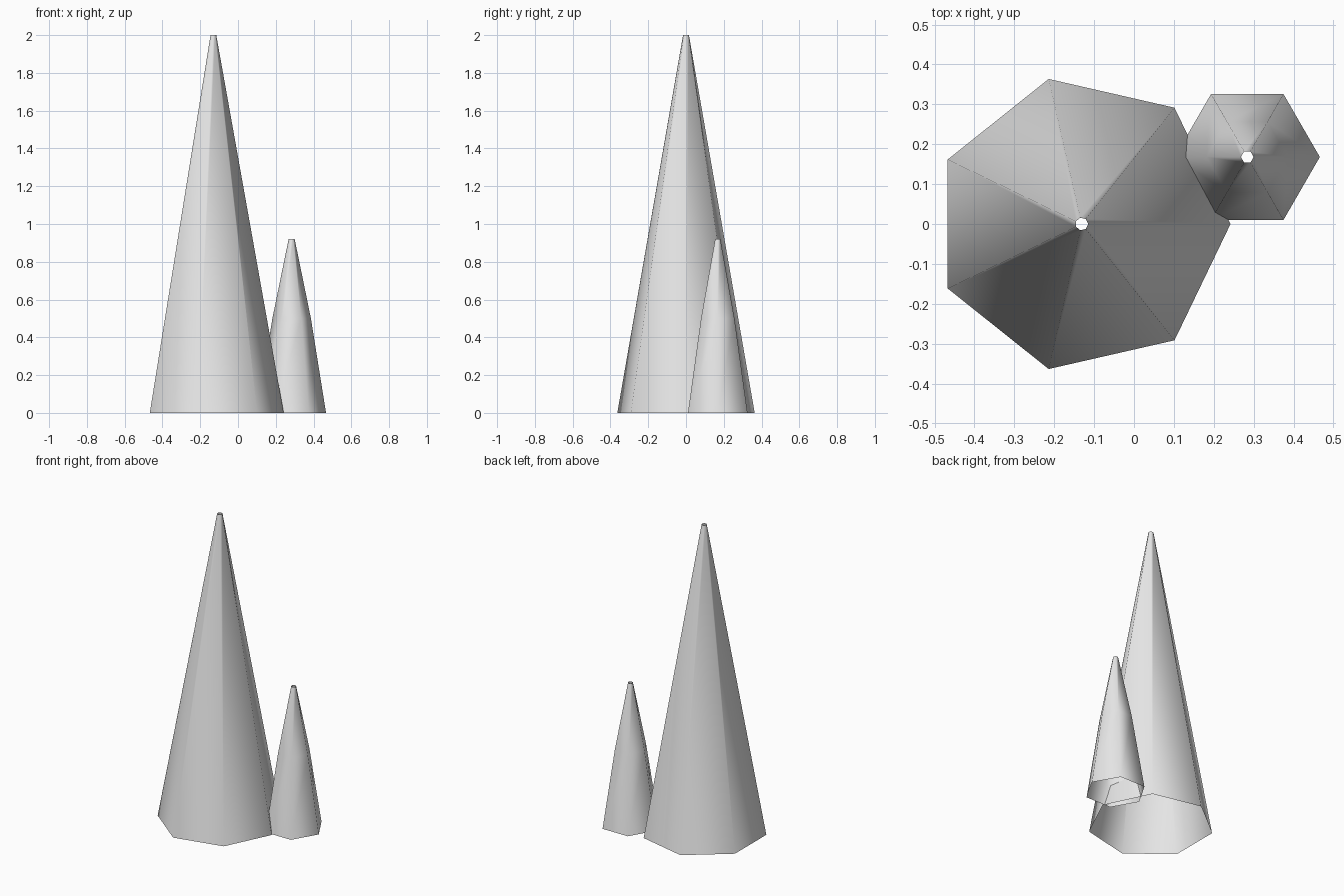
import bpy
import bmesh
from math import cos, sin, tau

cube = bpy.data.objects.get("Cube")
if cube:
    bpy.data.objects.remove(cube, do_unlink=True)

grey = bpy.data.materials.new("light_grey")
grey.use_nodes = True
colour = (0.8, 0.8, 0.8, 1)
grey.diffuse_color = colour
grey.node_tree.nodes["Principled BSDF"].inputs["Base Color"].default_value = colour


def spire(name, centre, sides, profile):
    """Smooth tapering shell, open at both ends, from (radius, height) rings."""
    bm = bmesh.new()
    rings = [[bm.verts.new((r * cos(tau * i / sides), r * sin(tau * i / sides), z))
              for i in range(sides)] for r, z in profile]
    for low, high in zip(rings, rings[1:]):
        for i in range(sides):
            j = (i + 1) % sides
            face = bm.faces.new((low[i], low[j], high[j], high[i]))
            face.smooth = True
    mesh = bpy.data.meshes.new(name)
    bm.to_mesh(mesh)
    bm.free()
    mesh.materials.append(grey)
    obj = bpy.data.objects.new(name, mesh)
    obj.location = (*centre, 0)
    bpy.context.collection.objects.link(obj)


# Tall seven-sided spire and the short six-sided one leaning into its flank
spire("tall_spire", (-0.131, 0), 7, [(0.373, 0), (0.016, 2)])
spire("short_spire", (0.284, 0.168), 6, [(0.182, 0), (0.102, 0.5), (0.016, 0.92)])
